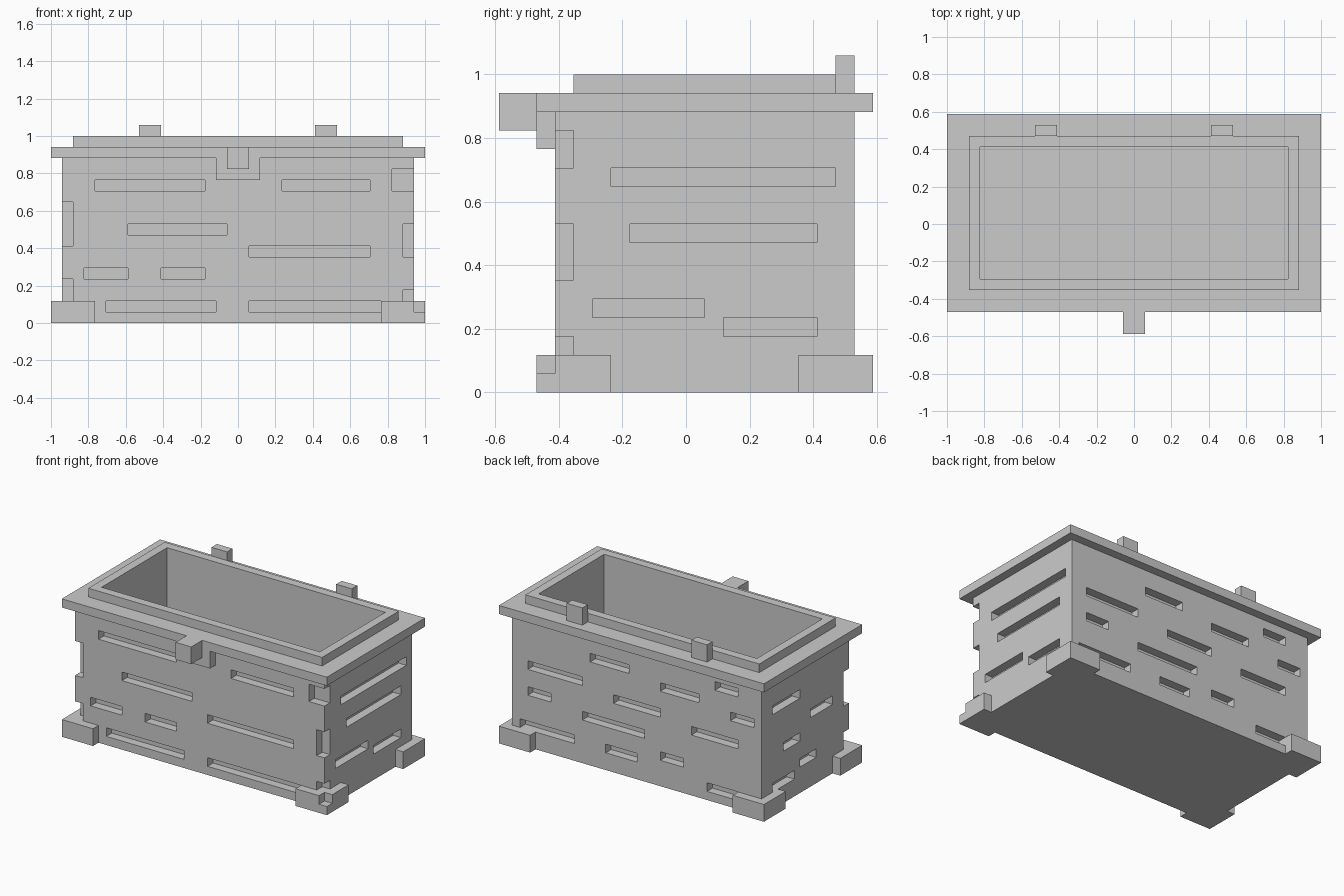
import bpy, bmesh
from mathutils import Vector

if "Cube" in bpy.data.objects:
    bpy.data.objects.remove(bpy.data.objects["Cube"])

U = 1 / 17  # the whole chest sits on a 34 x 20 x 18 grid


def boxes(name, items):
    """One mesh of boxes, each (x0, x1, y0, y1, z0, z1) in grid units."""
    bm = bmesh.new()
    for x0, x1, y0, y1, z0, z1 in items:
        verts = bmesh.ops.create_cube(bm, size=1)["verts"]
        for v in verts:
            v.co = Vector((x0 if v.co.x < 0 else x1,
                           y0 if v.co.y < 0 else y1,
                           z0 if v.co.z < 0 else z1)) * U
    me = bpy.data.meshes.new(name)
    bm.to_mesh(me)
    bm.free()
    ob = bpy.data.objects.new(name, me)
    bpy.context.collection.objects.link(ob)
    return ob


def carve(ob, items):
    """Subtract boxes from an object."""
    cutter = boxes("cutter", items)
    cutter.hide_render = True
    mod = ob.modifiers.new("carve", "BOOLEAN")
    mod.operation = "DIFFERENCE"
    mod.solver = "EXACT"
    mod.object = cutter
    bpy.context.view_layer.objects.active = ob
    bpy.ops.object.modifier_apply(modifier=mod.name)
    bpy.data.objects.remove(cutter)


cavity = (-14, 14, -5, 7, 2, 20)

# Plank gaps: (start, end, bottom), each one unit high and one deep
front = [(-13, -3, 12), (4, 12, 12), (-10, -1, 8), (1, 12, 6),
         (-14, -10, 4), (-7, -3, 4), (-12, -2, 1), (1, 13, 1)]
back = [(1, 6, 12), (7, 14, 9), (-8, -3, 11), (-13, -10, 13), (-15, -12, 10),
        (-3, 3, 8), (-13, -7, 7), (11, 14, 6), (8, 15, 2), (0, 4, 2),
        (-6, -3, 3), (-13, -9, 1), (-1, 7, 5)]
right = [(-4, 8, 11), (-3, 7, 8), (-5, 1, 4), (2, 7, 3)]
left = [(2, 7, 11), (-4, 0, 8), (2, 5, 6), (-1, 2, 3), (3, 7, 2)]

cuts = [cavity]
cuts += [(a, b, -8, -6, z, z + 1) for a, b, z in front]
cuts += [(a, b, 8, 10, z, z + 1) for a, b, z in back]
cuts += [(15, 17, a, b, z, z + 1) for a, b, z in right]
cuts += [(-17, -15, a, b, z, z + 1) for a, b, z in left]

# Chips out of the two front vertical edges
cuts += [(14, 17, -8, -6, 12, 14), (15, 17, -8, -6, 6, 9), (15, 17, -8, -6, 2, 3),
         (-17, -15, -8, -6, 7, 11), (-17, -15, -8, -6, 2, 4)]

# Hollow body
body = boxes("chest_body", [(-16, 16, -7, 9, 0, 15)])
carve(body, cuts)

# Overhanging rim and raised inner lip
rim = boxes("rim", [(-17, 17, -8, 10, 15, 16)])
carve(rim, [cavity])
lip = boxes("inner_lip", [(-15, 15, -6, 8, 16, 17)])
carve(lip, [cavity])

# Corner feet, the front right one chipped
for side, x0, x1 in (("left", -17, -13), ("right", 13, 17)):
    for end, y0, y1 in (("front", -8, -4), ("back", 6, 10)):
        foot = boxes(f"{end}_{side}_foot", [(x0, x1, y0, y1, 0, 2)])
        if (end, side) == ("front", "right"):
            carve(foot, [(16, 18, -9, -7, 1, 3)])

# Lock plate, latch and hinges
boxes("lock_plate", [(-2, 2, -8, -7, 13, 15)])
boxes("latch", [(-1, 1, -10, -8, 14, 16)])
for side, x in (("left", -8), ("right", 8)):
    boxes(f"{side}_hinge", [(x - 1, x + 1, 8, 9, 16, 18)])
